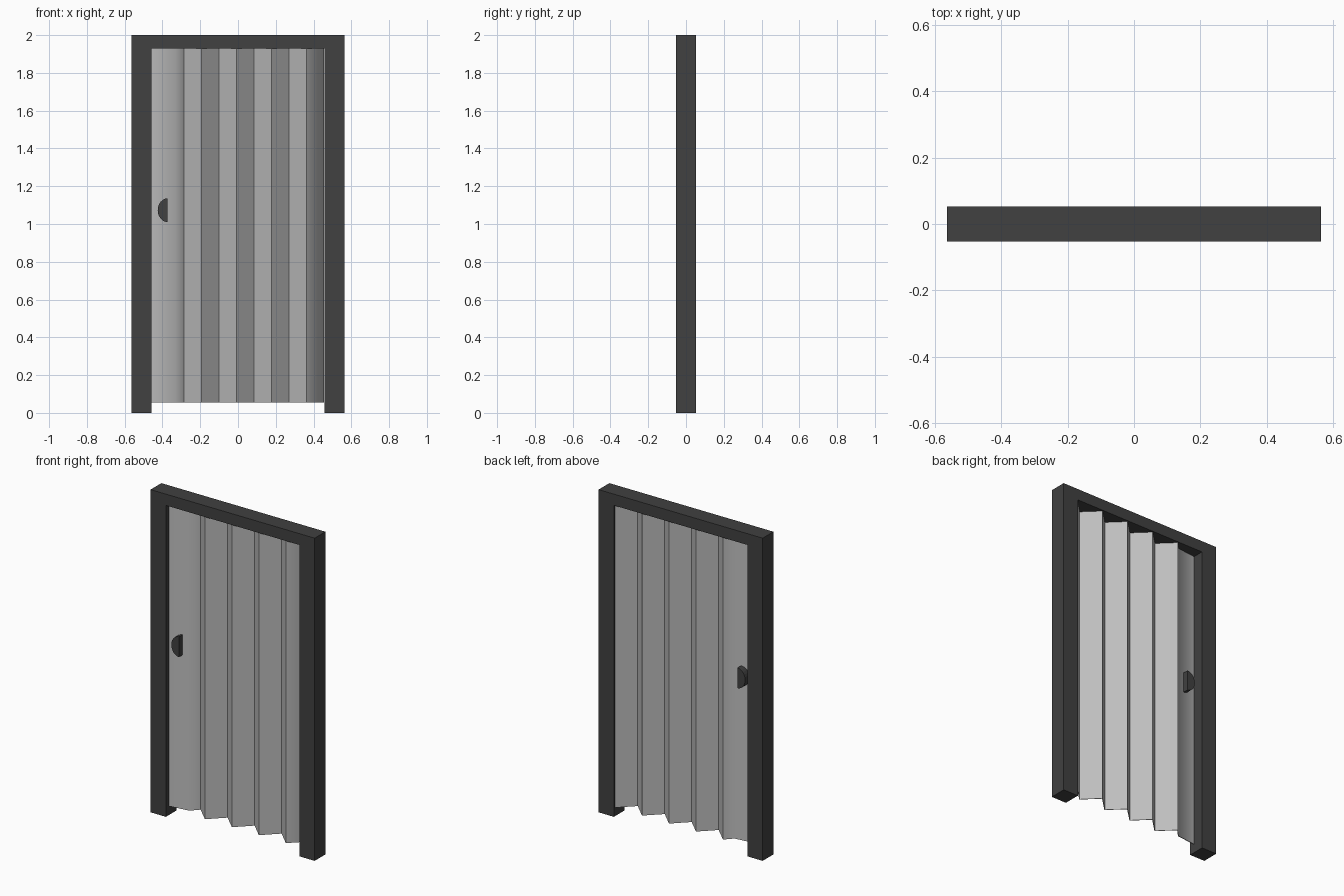
import bpy, bmesh, math

if "Cube" in bpy.data.objects:
    bpy.data.objects.remove(bpy.data.objects["Cube"])


def material(name, v):
    m = bpy.data.materials.new(name)
    m.diffuse_color = (v, v, v, 1)
    m.use_nodes = True
    m.node_tree.nodes["Principled BSDF"].inputs["Base Color"].default_value = m.diffuse_color
    return m


dark = material("dark_grey", 0.052)
light = material("light_grey", 0.52)


def prism(name, pts, direction, mat):
    """Extrude a flat outline along a direction into a closed solid."""
    bm = bmesh.new()
    face = bm.faces.new([bm.verts.new(p) for p in pts])
    ext = bmesh.ops.extrude_face_region(bm, geom=[face])
    bmesh.ops.translate(bm, vec=direction,
                        verts=[g for g in ext["geom"] if isinstance(g, bmesh.types.BMVert)])
    bmesh.ops.recalc_face_normals(bm, faces=bm.faces)
    me = bpy.data.meshes.new(name)
    bm.to_mesh(me)
    bm.free()
    me.materials.append(mat)
    ob = bpy.data.objects.new(name, me)
    bpy.context.collection.objects.link(ob)
    return ob


# Door frame: one upside-down U outline, extruded through its depth
W, IN, D, TOP = 0.5625, 0.458, 0.0525, 1.93
outline = [(-W, 0), (-IN, 0), (-IN, TOP), (IN, TOP), (IN, 0), (W, 0), (W, 2), (-W, 2)]
prism("door_frame", [(x, -D, z) for x, z in outline], (0, 2 * D, 0), dark)

# Accordion curtain: flat leading panel, then regular zigzag folds
path = [(-IN, -0.02), (-0.33, -0.005)]
path += [(-0.285 + 0.0925 * i, -0.047 if i % 2 else 0.043) for i in range(9)]
t = 0.002
sheet = [(x, y - t, 0.055) for x, y in path] + [(x, y + t, 0.055) for x, y in reversed(path)]
curtain = prism("folding_curtain", sheet, (0, 0, TOP - 0.055), light)
bpy.context.view_layer.objects.active = curtain
curtain.select_set(True)
bpy.ops.object.shade_smooth_by_angle(angle=math.radians(50))

# Half-round handles on both sides of the leading panel
for name, y0, y1 in (("front_handle", -0.046, -0.01), ("back_handle", -0.01, 0.028)):
    arc = [math.pi * (0.5 + i / 12) for i in range(13)]
    prism(name, [(-0.372 + 0.053 * math.cos(a), y0, 1.073 + 0.063 * math.sin(a)) for a in arc],
          (0, y1 - y0, 0), dark)
